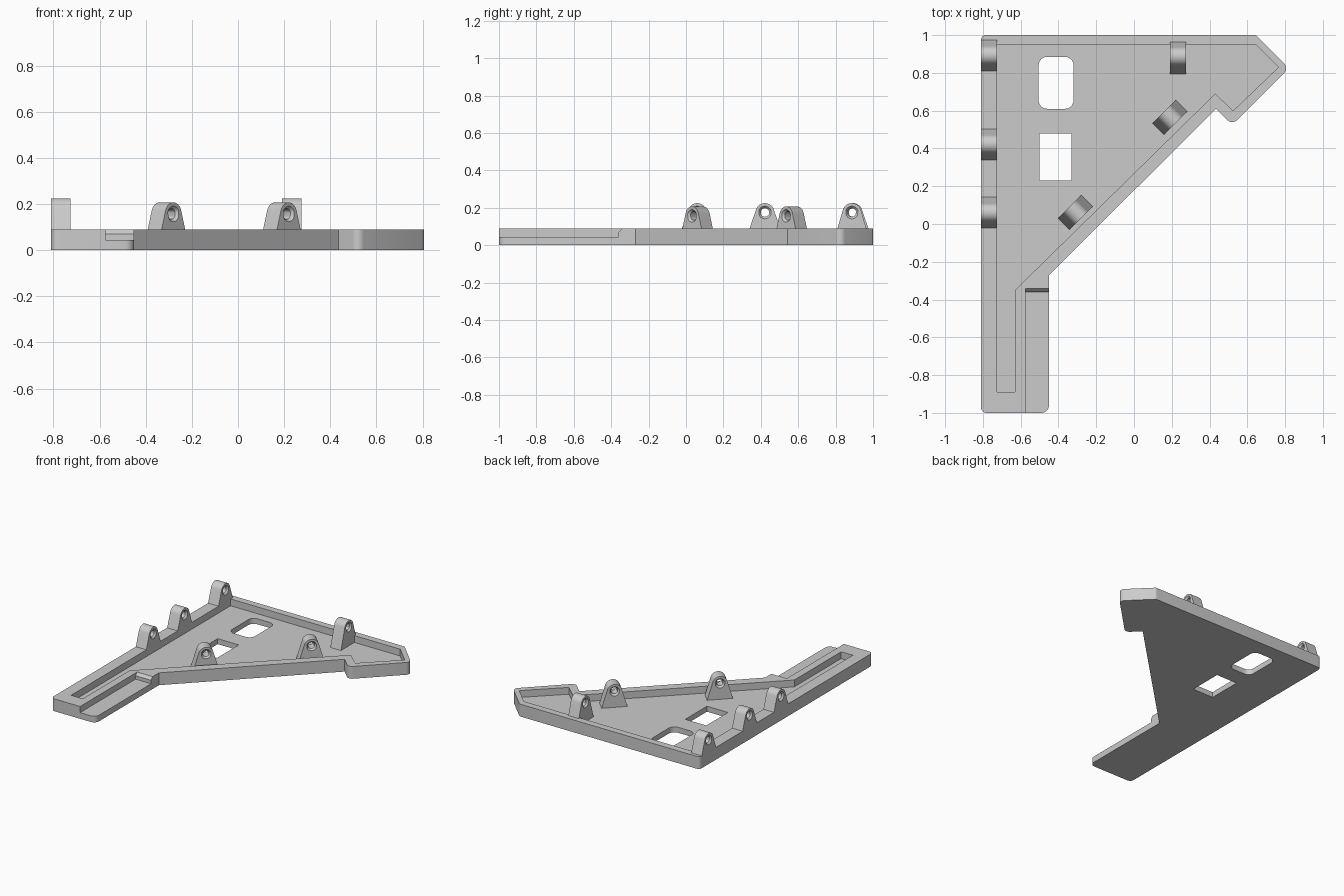
import bpy, bmesh
from math import sin, cos, tan, pi, atan2, acos, hypot, radians
from mathutils import Vector, Matrix

cube = bpy.data.objects.get("Cube")
if cube:
    bpy.data.objects.remove(cube, do_unlink=True)

RIM, FLOOR, LEDGE = 0.09, 0.04, 0.045

grey = bpy.data.materials.new("light grey")
grey.use_nodes = True
grey.diffuse_color = (0.6, 0.6, 0.6, 1)
grey.node_tree.nodes["Principled BSDF"].inputs["Base Color"].default_value = grey.diffuse_color


def make_object(name, bm):
    bmesh.ops.recalc_face_normals(bm, faces=bm.faces)
    mesh = bpy.data.meshes.new(name)
    bm.to_mesh(mesh)
    bm.free()
    obj = bpy.data.objects.new(name, mesh)
    bpy.context.collection.objects.link(obj)
    mesh.materials.append(grey)
    return obj


def smooth(obj):
    bpy.ops.object.select_all(action='DESELECT')
    obj.select_set(True)
    bpy.context.view_layer.objects.active = obj
    bpy.ops.object.shade_smooth_by_angle(angle=radians(30))


def round_corners(corners, steps=6):
    """Replace each (x, y, radius) corner by an arc."""
    out = []
    for i, (x, y, r) in enumerate(corners):
        p = Vector((x, y))
        if r == 0:
            out.append(p)
            continue
        a = (Vector(corners[i - 1][:2]) - p).normalized()
        b = (Vector(corners[(i + 1) % len(corners)][:2]) - p).normalized()
        half = a.angle(b) / 2
        centre = p + (a + b).normalized() * r / sin(half)
        start = (p + a * r / tan(half) - centre).normalized()
        end = (p + b * r / tan(half) - centre).normalized()
        sweep = pi - 2 * half
        for k in range(steps + 1):
            t = k / steps
            blend = start * sin((1 - t) * sweep) + end * sin(t * sweep)
            out.append(centre + blend * r / sin(sweep))
    return out


def prism(name, points, offset):
    """Extrude a flat polygon of 3D points along an offset."""
    bm = bmesh.new()
    face = bm.faces.new([bm.verts.new(p) for p in points])
    new = bmesh.ops.extrude_face_region(bm, geom=[face])["geom"]
    verts = [g for g in new if isinstance(g, bmesh.types.BMVert)]
    bmesh.ops.translate(bm, verts=verts, vec=offset)
    if not any(len(f.verts) == len(points) and f is not face and face.is_valid for f in bm.faces):
        bm.faces.new(bm.verts[:len(points)])
    return make_object(name, bm)


def slab(name, corners, z0, z1):
    points = [(p.x, p.y, z0) for p in round_corners(corners)]
    return prism(name, points, (0, 0, z1 - z0))


def box_corners(x0, x1, y0, y1, r):
    return [(x0, y0, r), (x1, y0, r), (x1, y1, r), (x0, y1, r)]


# Tray outline
tray = slab("tray", [(-0.81, -1, 0.03), (-0.45, -1, 0.04), (-0.45, -0.27, 0),
                     (0.435, 0.61, 0), (0.52, 0.525, 0.035), (0.82, 0.825, 0.035),
                     (0.645, 1, 0.02), (-0.81, 1, 0.025)], 0, RIM)

# Pocket, window holes and stepped ledge
pocket = [(-0.725, -0.89, 0), (-0.63, -0.89, 0), (-0.63, -0.35, 0), (0.43, 0.69, 0),
          (0.525, 0.6, 0), (0.765, 0.83, 0), (0.645, 0.95, 0), (-0.725, 0.95, 0)]
ledge = [(-1.1, LEDGE), (-0.36, LEDGE), (-0.36, 0.07), (-0.342, RIM), (-0.342, 0.2), (-1.1, 0.2)]
cutters = [
    slab("pocket_cutter", pocket, FLOOR, 0.2),
    slab("rounded_hole_cutter", box_corners(-0.505, -0.32, 0.61, 0.885, 0.045), -0.1, 0.2),
    slab("square_hole_cutter", box_corners(-0.5, -0.33, 0.23, 0.48, 0), -0.1, 0.2),
    prism("ledge_cutter", [(-0.575, y, z) for y, z in ledge], (0.3, 0, 0)),
]
bpy.context.view_layer.objects.active = tray
for cutter in cutters:
    cutter.hide_render = True
    mod = tray.modifiers.new(cutter.name, 'BOOLEAN')
    mod.operation, mod.solver, mod.object = 'DIFFERENCE', 'EXACT', cutter
    bpy.ops.object.modifier_apply(modifier=mod.name)
    bpy.data.objects.remove(cutter, do_unlink=True)
smooth(tray)


def lug(name, x, y, base, hole_z, half_base, turn=0, thick=0.085):
    """Tapered lug with a round top and a countersunk cross hole along local x."""
    r, drop = 0.05, hole_z - base
    # angle where the sloping side touches the round top
    tilt = acos(r / hypot(half_base, drop)) - atan2(drop, half_base)
    arc = [tilt + (pi - 2 * tilt) * k / 20 for k in range(21)]
    top = [Vector((r * cos(a), r * sin(a))) for a in arc]
    left, right = Vector((-half_base, -drop)), Vector((half_base, -drop))
    outer = list(top)
    for a, b, n in ((top[-1], left, 3), (left, right, 6), (right, top[0], 3)):
        outer += [a.lerp(b, k / n) for k in range(1, n + 1)]
    outer.pop()

    def circle(radius):
        return [p.normalized() * radius for p in outer]

    h = thick / 2
    rings = [(outer, -h), (circle(0.034), -h), (circle(0.023), -h + 0.012),
             (circle(0.023), h - 0.012), (circle(0.034), h), (outer, h)]
    bm = bmesh.new()
    loops = [[bm.verts.new((d, p.x, p.y)) for p in ring] for ring, d in rings]
    n = len(outer)
    for i, loop in enumerate(loops):
        nxt = loops[(i + 1) % len(loops)]
        for k in range(n):
            j = (k + 1) % n
            bm.faces.new((loop[k], loop[j], nxt[j], nxt[k]))
    bm.transform(Matrix.Translation((x, y, hole_z)) @ Matrix.Rotation(turn, 4, 'Z'))
    smooth(make_object(name, bm))


# Lugs on the side rim
for place, y in (("back", 0.893), ("middle", 0.422), ("front", 0.06)):
    lug("rim_lug_" + place, -0.7675, y, RIM, 0.175, 0.082)

# Lug standing in the pocket against the back rim
lug("back_lug", 0.2325, 0.887, FLOOR, 0.175, 0.092)

# Lugs along the diagonal rim
for place, x, y in (("back", 0.19, 0.565), ("front", -0.31, 0.062)):
    lug("diagonal_lug_" + place, x, y, FLOOR, 0.157, 0.087, turn=-pi / 4)
